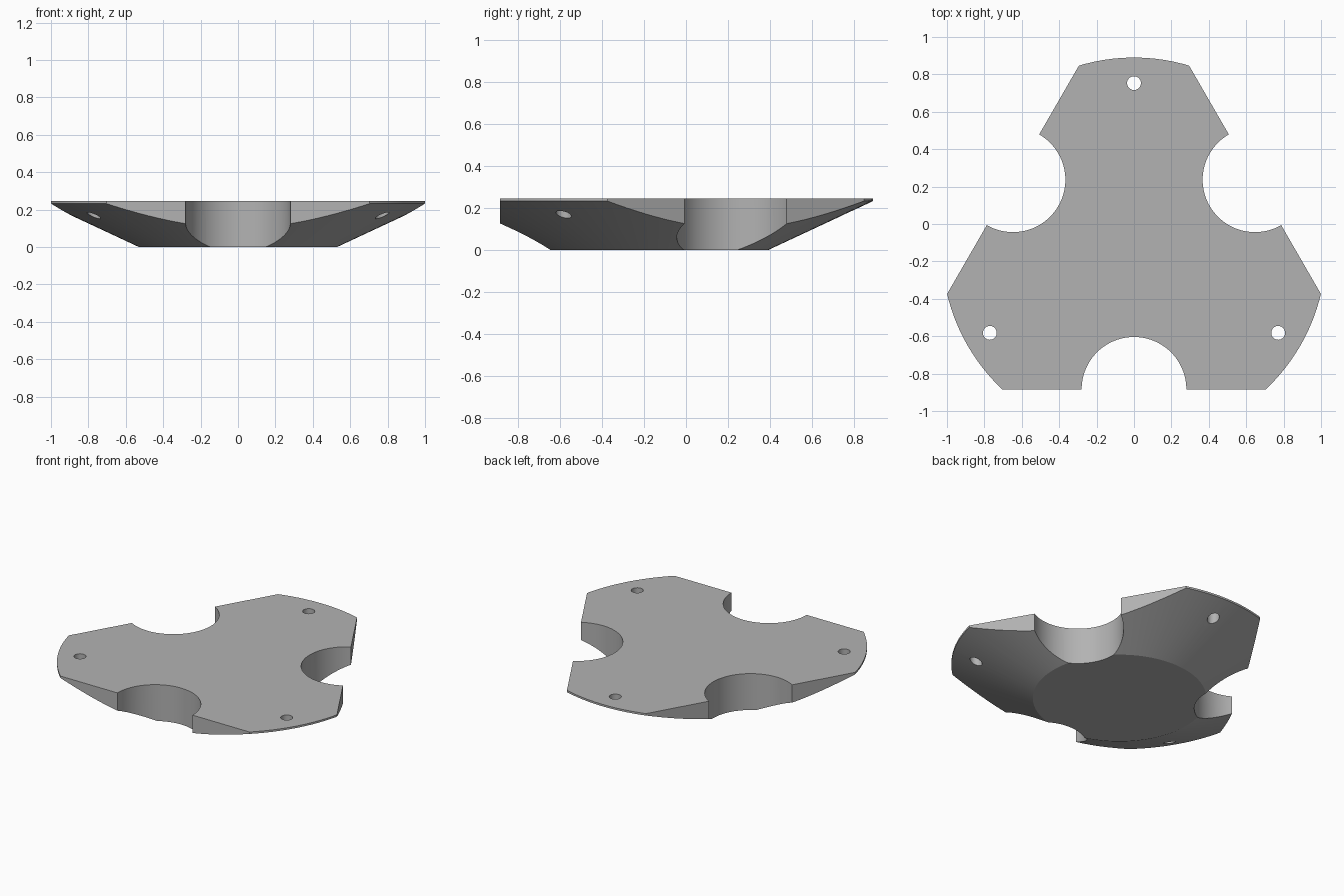
import bpy, bmesh
from math import radians, sin, cos, pi
from mathutils import Vector

cube = bpy.data.objects.get("Cube")
if cube:
    bpy.data.objects.remove(cube, do_unlink=True)

CENTRE_Y = -0.137
HEIGHT = 0.245
FLAT_DISTANCE = 0.747
NOTCH_RADIUS = 0.28
HOLE_DISTANCE = 0.89
HOLE_RADIUS = 0.037
# Underside, slope and thin rim as (radius, height)
PROFILE = [(0.53, 0), (1.027, 0.232), (1.027, HEIGHT)]
SEGMENTS = 120

grey = bpy.data.materials.new("plain grey")
grey.use_nodes = True
colour = (0.45, 0.45, 0.45, 1)
grey.diffuse_color = colour
grey.node_tree.nodes["Principled BSDF"].inputs["Base Color"].default_value = colour


def direction(degrees):
    a = radians(degrees)
    return Vector((cos(a), sin(a), 0))


def add_object(name, bm):
    mesh = bpy.data.meshes.new(name)
    bm.to_mesh(mesh)
    bm.free()
    obj = bpy.data.objects.new(name, mesh)
    bpy.context.collection.objects.link(obj)
    obj.location.y = CENTRE_Y
    mesh.materials.append(grey)
    return obj


def cylinder_cutter(name, radius, centre, segments):
    bm = bmesh.new()
    bmesh.ops.create_cone(bm, cap_ends=True, segments=segments,
                          radius1=radius, radius2=radius, depth=1)
    bmesh.ops.translate(bm, verts=bm.verts, vec=centre)
    obj = add_object(name, bm)
    obj.hide_render = True
    return obj


# Shallow dish body, turned from the profile
bm = bmesh.new()
rings = [[bm.verts.new((r * cos(2 * pi * i / SEGMENTS), r * sin(2 * pi * i / SEGMENTS), z))
          for i in range(SEGMENTS)] for r, z in PROFILE]
bm.faces.new(list(reversed(rings[0])))
bm.faces.new(rings[-1])
for low, high in zip(rings, rings[1:]):
    for i in range(SEGMENTS):
        j = (i + 1) % SEGMENTS
        bm.faces.new((low[i], low[j], high[j], high[i]))

# Three flat sides between the arms
for angle in (30, 150, 270):
    d = direction(angle)
    cut = bmesh.ops.bisect_plane(bm, geom=bm.verts[:] + bm.edges[:] + bm.faces[:], dist=1e-5,
                                 plane_co=d * FLAT_DISTANCE, plane_no=d, clear_outer=True)
    edges = [e for e in cut["geom_cut"] if isinstance(e, bmesh.types.BMEdge)]
    bmesh.ops.edgeloop_fill(bm, edges=edges)
bmesh.ops.recalc_face_normals(bm, faces=bm.faces)
body = add_object("three_armed_plate", bm)

# Round notches in the flats and a bolt hole near each arm tip
cutters = []
for angle in (30, 150, 270):
    cutters.append(cylinder_cutter("notch_cutter", NOTCH_RADIUS,
                                   direction(angle) * FLAT_DISTANCE, 96))
    cutters.append(cylinder_cutter("bolt_hole_cutter", HOLE_RADIUS,
                                   direction(angle + 60) * HOLE_DISTANCE, 32))

bpy.ops.object.select_all(action="DESELECT")
bpy.context.view_layer.objects.active = body
body.select_set(True)
for cutter in cutters:
    mod = body.modifiers.new("cut", "BOOLEAN")
    mod.operation = "DIFFERENCE"
    mod.solver = "EXACT"
    mod.object = cutter
    bpy.ops.object.modifier_apply(modifier=mod.name)
for cutter in cutters:
    bpy.data.objects.remove(cutter, do_unlink=True)

bpy.ops.object.shade_smooth_by_angle(angle=radians(15))
